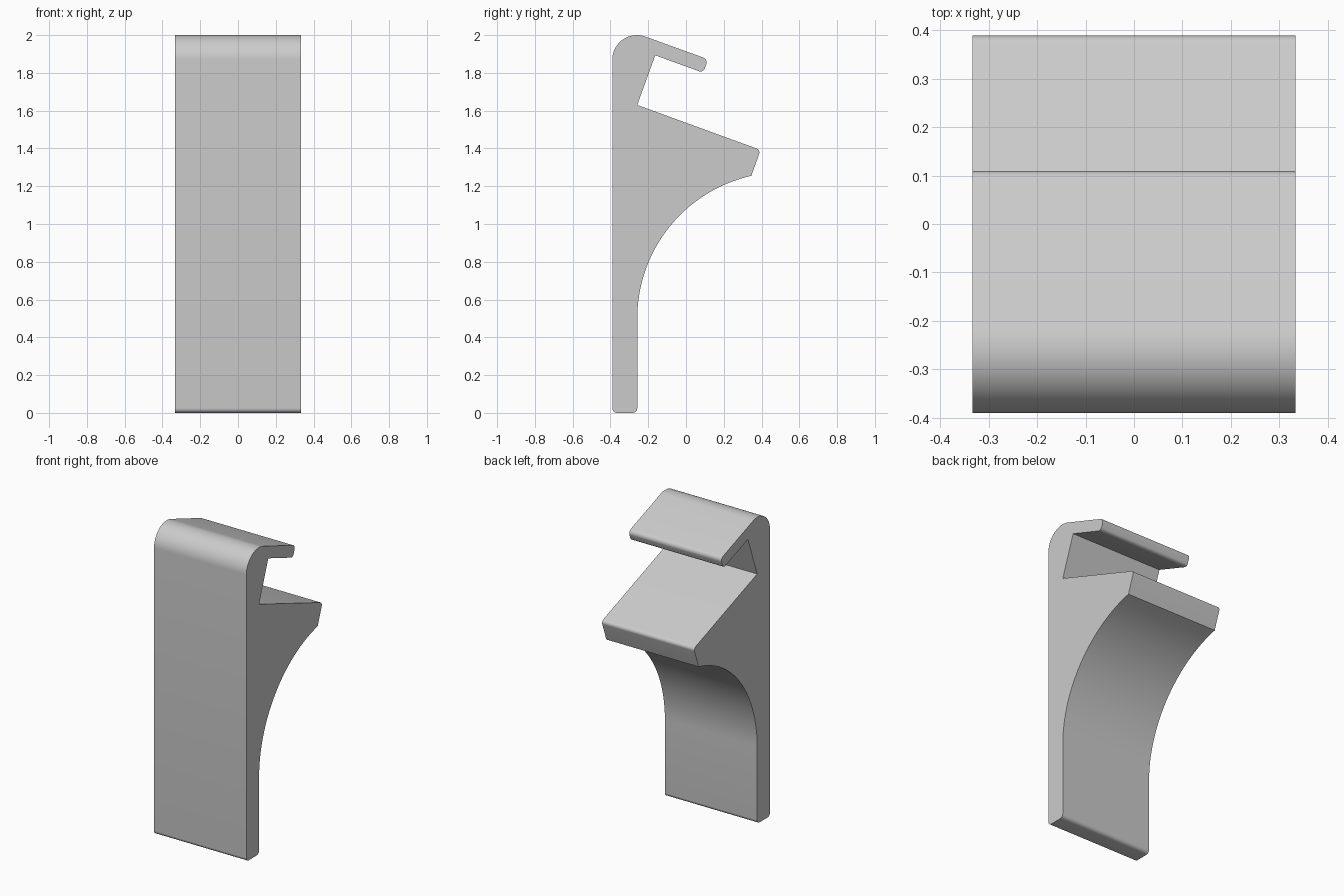
import bpy, bmesh, math
from mathutils import Vector

cube = bpy.data.objects.get("Cube")
if cube:
    bpy.data.objects.remove(cube, do_unlink=True)

HALF_WIDTH = 0.333

# Plain grey plastic
grey = bpy.data.materials.new("grey")
grey.use_nodes = True
colour = (0.6, 0.6, 0.6, 1)
grey.diffuse_color = colour
grey.node_tree.nodes["Principled BSDF"].inputs["Base Color"].default_value = colour


def arc(centre, radius, start, end, steps):
    """Points on a circle, angles in degrees."""
    angles = [math.radians(start + (end - start) * i / steps) for i in range(steps + 1)]
    return [Vector((centre[0] + radius * math.cos(a), centre[1] + radius * math.sin(a))) for a in angles]


def fillet(before, corner, after, radius, steps=8):
    """Round one corner of the profile with a tangent arc."""
    p = Vector(corner)
    u = (Vector(before) - p).normalized()
    v = (Vector(after) - p).normalized()
    half = u.angle(v) / 2
    centre = p + (u + v).normalized() * radius / math.sin(half)
    reach = radius / math.tan(half)
    a = p + u * reach - centre
    b = p + v * reach - centre
    turn = math.pi - 2 * half
    return [centre + (a * math.sin(turn * (1 - i / steps)) + b * math.sin(turn * i / steps)) / math.sin(turn)
            for i in range(steps + 1)]


# Side profile (y, z): foot, curved brace, sloping shelf, notch, top lip
foot_back, foot_front = (-0.258, 0), (-0.39, 0)
brace_centre, brace_radius = (0.516, 0.5), 0.774
brace_end = (0.345, 1.255)
nose, notch_low, notch_high = (0.395, 1.392), (-0.258, 1.63), (-0.163, 1.893)
lip_low, lip_high = (0.091, 1.801), (0.117, 1.872)
bend = arc((-0.26, 1.87), 0.13, 70, 180, 24)

profile = fillet(foot_front, foot_back, (-0.258, 0.5), 0.025)
profile += arc(brace_centre, brace_radius, 180, 102.7, 40)
profile += fillet(brace_end, nose, notch_low, 0.022)
profile += [Vector(notch_low), Vector(notch_high)]
profile += fillet(notch_high, lip_low, lip_high, 0.022)
profile += fillet(lip_low, lip_high, bend[0], 0.027)
profile += bend
profile += fillet((-0.39, 1.8), foot_front, foot_back, 0.025)

# Extrude the profile across the width
bm = bmesh.new()
side = bm.faces.new([bm.verts.new((-HALF_WIDTH, p.x, p.y)) for p in profile])
extruded = bmesh.ops.extrude_face_region(bm, geom=[side], use_keep_orig=True)
new_verts = [g for g in extruded["geom"] if isinstance(g, bmesh.types.BMVert)]
bmesh.ops.translate(bm, verts=new_verts, vec=(2 * HALF_WIDTH, 0, 0))
bmesh.ops.recalc_face_normals(bm, faces=bm.faces)
mesh = bpy.data.meshes.new("hook_bracket")
bm.to_mesh(mesh)
bm.free()
mesh.materials.append(grey)

bracket = bpy.data.objects.new("hook_bracket", mesh)
bpy.context.collection.objects.link(bracket)
bpy.ops.object.select_all(action='DESELECT')
bracket.select_set(True)
bpy.context.view_layer.objects.active = bracket
bpy.ops.object.shade_smooth_by_angle(angle=math.radians(20))
